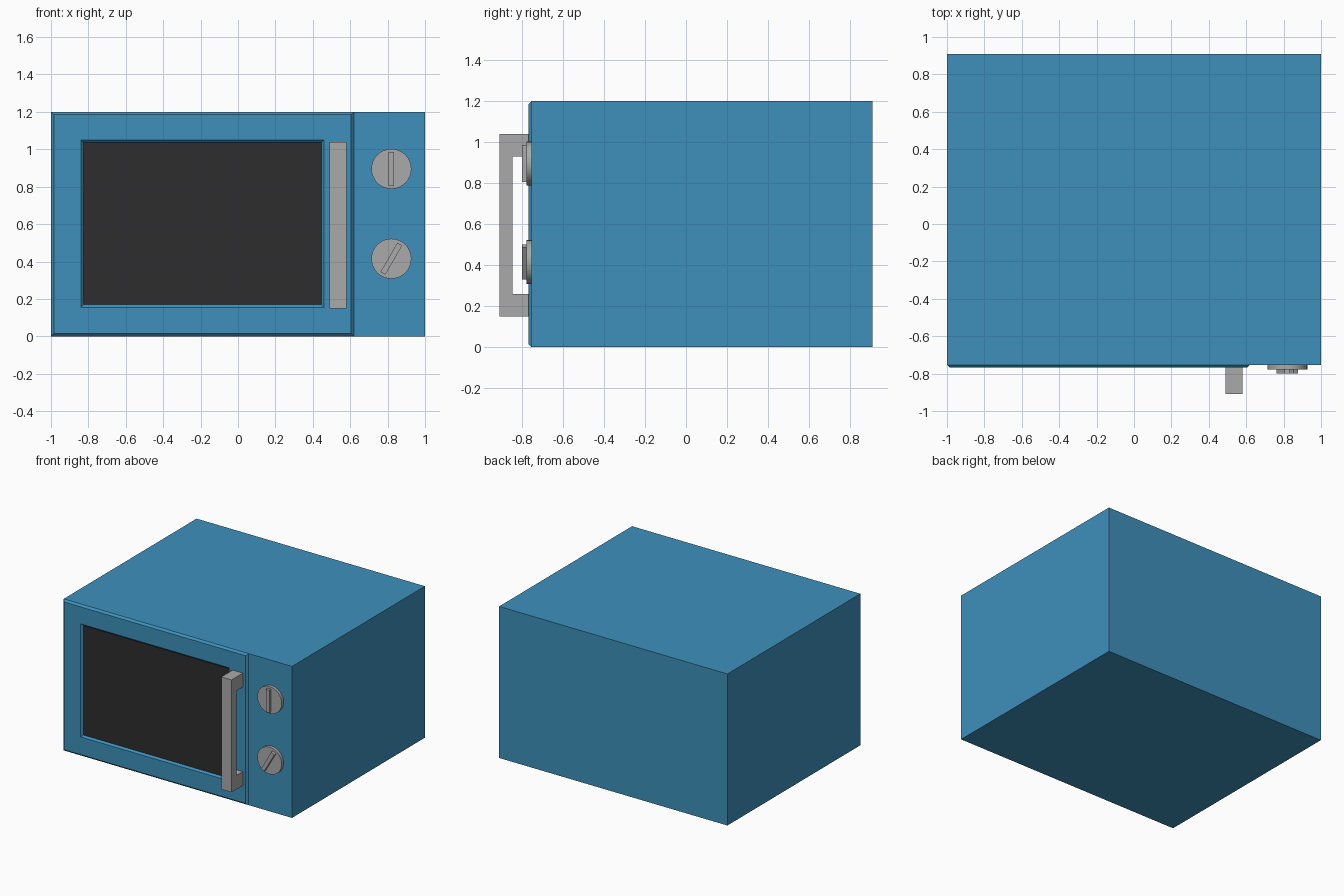
import bpy, bmesh, math
from mathutils import Matrix, Vector

if "Cube" in bpy.data.objects:
    bpy.data.objects.remove(bpy.data.objects["Cube"])


def material(name, rgb):
    m = bpy.data.materials.new(name)
    m.diffuse_color = (*rgb, 1)
    m.use_nodes = True
    m.node_tree.nodes["Principled BSDF"].inputs["Base Color"].default_value = m.diffuse_color
    return m


BLUE = material("blue enamel", (0.047, 0.280, 0.500))
DARK = material("dark glass", (0.026, 0.026, 0.026))
GREY = material("grey metal", (0.400, 0.400, 0.400))

BODY_Y, DOOR_Y = -0.753, -0.768


def finish(name, bm, mat):
    bmesh.ops.recalc_face_normals(bm, faces=bm.faces)
    me = bpy.data.meshes.new(name)
    bm.to_mesh(me)
    bm.free()
    me.materials.append(mat)
    ob = bpy.data.objects.new(name, me)
    bpy.context.collection.objects.link(ob)
    return ob


def box(name, lo, hi, mat):
    lo, hi = Vector(lo), Vector(hi)
    bm = bmesh.new()
    bmesh.ops.create_cube(bm, size=1, matrix=Matrix.Translation((lo + hi) / 2)
                          @ Matrix.Diagonal((*(hi - lo), 1)))
    return finish(name, bm, mat)


# Cabinet
box("cabinet", (-1, BODY_Y, 0), (1, 0.91, 1.2), BLUE)

# Door frame: nested rectangular loops give the outer and inner chamfers
bm = bmesh.new()
loops = []
for x0, x1, z0, z1, y in [(-1, 0.62, 0, 1.2, BODY_Y),
                          (-0.985, 0.605, 0.015, 1.185, DOOR_Y),
                          (-0.84, 0.46, 0.155, 1.05, DOOR_Y),
                          (-0.826, 0.446, 0.169, 1.036, BODY_Y)]:
    loops.append([bm.verts.new((x, y, z)) for x, z in
                  ((x0, z0), (x1, z0), (x1, z1), (x0, z1))])
for a, b in zip(loops, loops[1:] + loops[:1]):
    for i in range(4):
        j = (i + 1) % 4
        bm.faces.new((a[i], a[j], b[j], b[i]))
finish("door_frame", bm, BLUE)

# Window pane
box("window_pane", (-0.826, BODY_Y - 0.002, 0.169), (0.446, BODY_Y, 1.036), DARK)

# Handle: C-shaped side profile extruded across x
profile = [(DOOR_Y, 0.15), (-0.909, 0.15), (-0.909, 1.04), (DOOR_Y, 1.04),
           (DOOR_Y, 0.93), (-0.845, 0.93), (-0.845, 0.26), (DOOR_Y, 0.26)]
bm = bmesh.new()
face = bm.faces.new([bm.verts.new((0.49, y, z)) for y, z in profile])
ext = bmesh.ops.extrude_face_region(bm, geom=[face])["geom"]
bmesh.ops.translate(bm, vec=(0.09, 0, 0),
                    verts=[v for v in ext if isinstance(v, bmesh.types.BMVert)])
bm.faces.ensure_lookup_table()
finish("door_handle", bm, GREY)

# Knobs: round disc with a raised grip bar
for label, z, turn in (("upper", 0.895, 0), ("lower", 0.415, 30)):
    bm = bmesh.new()
    bmesh.ops.create_cone(bm, cap_ends=True, segments=32, radius1=0.107,
                          radius2=0.107, depth=0.024,
                          matrix=Matrix.Translation((0.82, BODY_Y - 0.012, z))
                          @ Matrix.Rotation(math.pi / 2, 4, 'X'))
    disc = finish(label + "_knob_disc", bm, GREY)
    bpy.context.view_layer.objects.active = disc
    disc.select_set(True)
    bpy.ops.object.shade_smooth_by_angle(angle=math.radians(30))
    disc.select_set(False)
    grip = box(label + "_knob_grip", (-0.015, -0.80, -0.09),
               (0.015, BODY_Y - 0.022, 0.09), GREY)
    grip.location = (0.82, 0, z)
    grip.rotation_euler.y = math.radians(turn)
